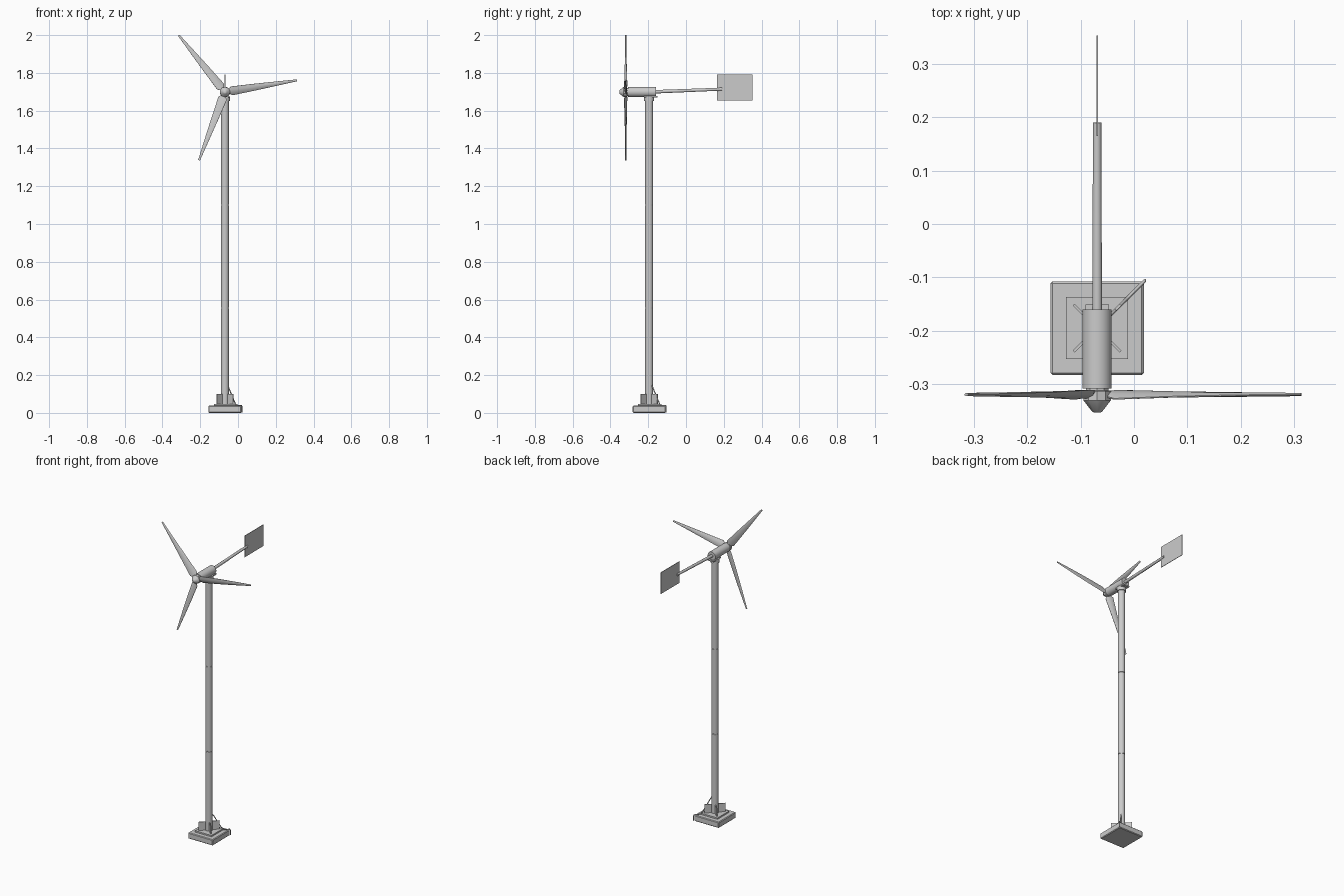
import bpy, bmesh, math
from mathutils import Vector, Matrix

if "Cube" in bpy.data.objects:
    bpy.data.objects.remove(bpy.data.objects["Cube"])

AX, AY, HZ = -0.069, -0.195, 1.699   # tower axis and rotor height
RY = -0.319                          # rotor plane


def make(name, bm, smooth=True):
    bmesh.ops.recalc_face_normals(bm, faces=bm.faces[:])
    me = bpy.data.meshes.new(name)
    bm.to_mesh(me)
    bm.free()
    ob = bpy.data.objects.new(name, me)
    bpy.context.collection.objects.link(ob)
    if smooth:
        bpy.ops.object.select_all(action='DESELECT')
        ob.select_set(True)
        bpy.context.view_layer.objects.active = ob
        bpy.ops.object.shade_smooth_by_angle(angle=math.radians(35))
    return ob


def loft(name, rings, smooth=True):
    bm = bmesh.new()
    vs = [[bm.verts.new(p) for p in r] for r in rings]
    n = len(vs[0])
    for a, b in zip(vs, vs[1:]):
        for i in range(n):
            bm.faces.new((a[i], a[(i + 1) % n], b[(i + 1) % n], b[i]))
    bm.faces.new(vs[0])
    bm.faces.new(vs[-1])
    return make(name, bm, smooth)


def lathe(name, start, direction, profile, n=16):
    """Rings of (distance, radius) along a direction."""
    d = Vector(direction).normalized()
    q = d.to_track_quat('Z', 'Y')
    rings = []
    for t, r in profile:
        c = Vector(start) + d * t
        rings.append([c + q @ Vector((r * math.cos(a), r * math.sin(a), 0))
                      for a in (2 * math.pi * (i + .5) / n for i in range(n))])
    return loft(name, rings)


def box(name, center, size, rot=0):
    bm = bmesh.new()
    m = (Matrix.Translation(center) @ Matrix.Rotation(rot, 4, 'Z')
         @ Matrix.Diagonal((*size, 1)))
    bmesh.ops.create_cube(bm, size=1, matrix=m)
    return make(name, bm, False)


# Foundation slab with chamfered edges, and the steel foot plate
slab = box("foundation_slab", (AX, AY, 0.019), (0.175, 0.175, 0.038))
bev = slab.modifiers.new("chamfer", 'BEVEL')
bev.width, bev.segments = 0.004, 1
box("foot_plate", (AX, AY, 0.042), (0.116, 0.116, 0.010))

# Four diagonal gusset plates
for i in range(4):
    a = math.radians(45 + 90 * i)
    c = (AX + 0.04 * math.cos(a), AY + 0.04 * math.sin(a), 0.073)
    box(f"gusset_{i + 1}", c, (0.044, 0.005, 0.056), a)

# Tower in three sections with grooved joints
profile = [(0.04, 0.0215)]
for z in (0.555, 1.10):
    profile += [(z - .003, .0215), (z - .002, .0195), (z + .002, .0195), (z + .003, .0215)]
profile.append((1.672, 0.0215))
lathe("tower", (AX, AY, 0), (0, 0, 1), profile)
lathe("yaw_collar", (AX, AY, 0), (0, 0, 1), [(1.650, .027), (1.676, .027)])
box("yaw_bracket", (AX, AY + 0.008, 1.673), (0.044, 0.073, 0.008))

# Ground cable from the tower over the slab corner
curve = bpy.data.curves.new("ground_cable", 'CURVE')
curve.dimensions = '3D'
curve.bevel_depth, curve.bevel_resolution, curve.use_fill_caps = 0.003, 1, True
path = [(.014, .145), (.019, .135), (.054, .05), (.06, .041), (.087, .040), (.089, .034), (.089, .003)]
sp = curve.splines.new('POLY')
sp.points.add(len(path) - 1)
for p, (d, z) in zip(sp.points, path):
    p.co = (AX + d, AY + d, z, 1)
bpy.context.collection.objects.link(bpy.data.objects.new("ground_cable", curve))

# Nacelle, hub and spinner
lathe("nacelle", (AX, -0.308, HZ), (0, 1, 0), [(0, .0275), (0.148, .0275)], 24)
lathe("hub", (AX, -0.304, HZ), (0, -1, 0),
      [(0, .022), (0.008, .022), (0.009, .027), (0.026, .027), (0.047, .010), (0.0485, .007)], 10)

# Tail boom and vane
lathe("tail_boom", (AX, -0.165, 1.700), (0, 0.355, 0.014), [(0, .0095), (0.355, .008)], 12)
box("tail_vane", (AX, 0.259, 1.722), (0.003, 0.188, 0.137))

# Three twisted, tapered blades: (radius, chord, thickness, pitch in degrees)
stations = [(0.012, .024, .012, 22), (0.024, .030, .012, 22), (0.036, .050, .010, 20),
            (0.15, .038, .009, 13), (0.27, .024, .008, 8), (0.387, .010, .006, 5)]
section = [(-.5, 0), (-.25, .42), (.15, .5), (.5, .12), (.5, -.12), (.15, -.5), (-.25, -.42)]
for k in range(3):
    spin = Matrix.Rotation(-math.radians(9.2 + 120 * k), 4, 'Y')
    rings = []
    for r, chord, th, pitch in stations:
        tw = Matrix.Rotation(math.radians(pitch), 4, 'X')
        rings.append([Vector((AX, RY, HZ)) + spin @ (tw @ Vector((0, t * th, c * chord)) + Vector((r, 0, 0)))
                      for c, t in section])
    loft(f"blade_{k + 1}", rings)
